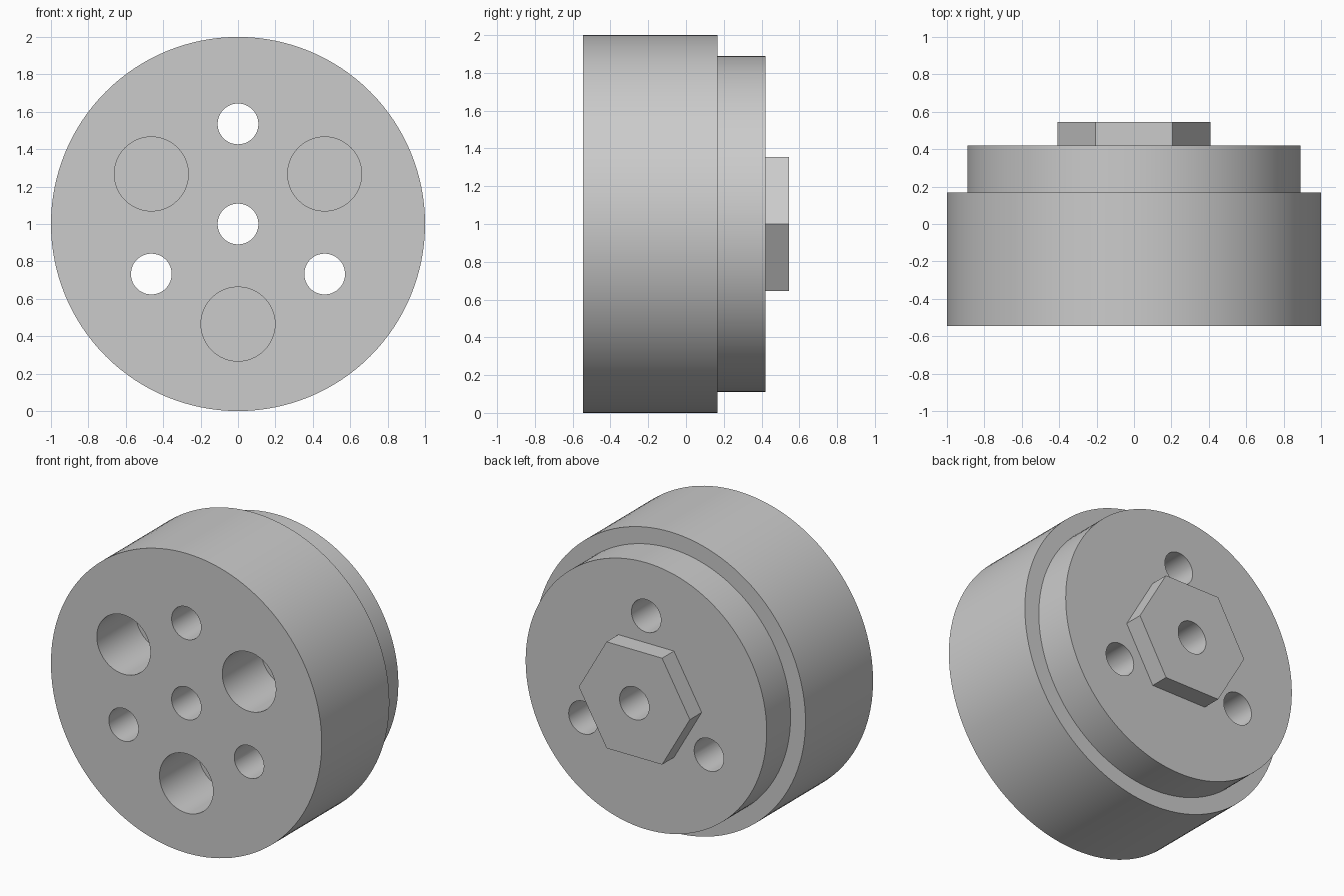
import bpy
from math import sin, cos, radians
from mathutils import Vector

cube = bpy.data.objects.get("Cube")
if cube:
    bpy.data.objects.remove(cube, do_unlink=True)

FRONT, SHOULDER, REAR, BACK = -0.545, 0.168, 0.42, 0.545
PITCH = 0.535                       # radius of the hole circle

grey = bpy.data.materials.new("plain grey")
grey.use_nodes = True
grey.diffuse_color = (0.6, 0.6, 0.6, 1)
grey.node_tree.nodes["Principled BSDF"].inputs["Base Color"].default_value = (0.6, 0.6, 0.6, 1)


def lathe(name, profile, sides, centre=(0, 0)):
    """Closed solid turned around the y axis from (radius, y) steps."""
    verts, faces = [], []
    for r, y in profile:
        for i in range(sides):
            a = radians(360 * i / sides)
            verts.append(Vector((centre[0] + r * cos(a), y, 1 + centre[1] + r * sin(a))))
    for k in range(len(profile) - 1):
        for i in range(sides):
            j = (i + 1) % sides
            p, q = k * sides, (k + 1) * sides
            faces.append((p + i, q + i, q + j, p + j))
    faces.append(tuple(range(sides)))
    last = (len(profile) - 1) * sides
    faces.append(tuple(reversed(range(last, last + sides))))
    mesh = bpy.data.meshes.new(name)
    mesh.from_pydata(verts, [], faces)
    mesh.materials.append(grey)
    obj = bpy.data.objects.new(name, mesh)
    bpy.context.collection.objects.link(obj)
    return obj


def combine(target, tool, operation):
    """Apply a boolean and remove the tool."""
    tool.hide_render = True
    mod = target.modifiers.new(tool.name, 'BOOLEAN')
    mod.operation, mod.object, mod.solver = operation, tool, 'EXACT'
    bpy.context.view_layer.objects.active = target
    bpy.ops.object.modifier_apply(modifier=mod.name)
    bpy.data.objects.remove(tool, do_unlink=True)


# Stepped drum: wide front section and narrower rear collar
hub = lathe("stepped_hub", [(1, FRONT), (1, SHOULDER), (0.89, SHOULDER), (0.89, REAR)], 128)

# Hexagonal boss on the back
combine(hub, lathe("hex_boss", [(0.41, REAR - 0.1), (0.41, BACK)], 6), 'UNION')


def drill(name, radius, centre, end):
    combine(hub, lathe(name, [(radius, FRONT - 0.1), (radius, end)], 48, centre), 'DIFFERENCE')


# Centre bore, three through holes and three blind pockets between them
drill("centre_bore", 0.109, (0, 0), BACK + 0.1)
for angle in (90, 210, 330):
    a, b = radians(angle), radians(angle + 60)
    drill("through_hole", 0.109, (PITCH * cos(a), PITCH * sin(a)), BACK + 0.1)
    drill("blind_pocket", 0.198, (PITCH * cos(b), PITCH * sin(b)), FRONT + 0.41)

# Smooth round walls, crisp rims
bpy.ops.object.select_all(action='DESELECT')
hub.select_set(True)
bpy.context.view_layer.objects.active = hub
bpy.ops.object.shade_smooth_by_angle(angle=radians(30))
